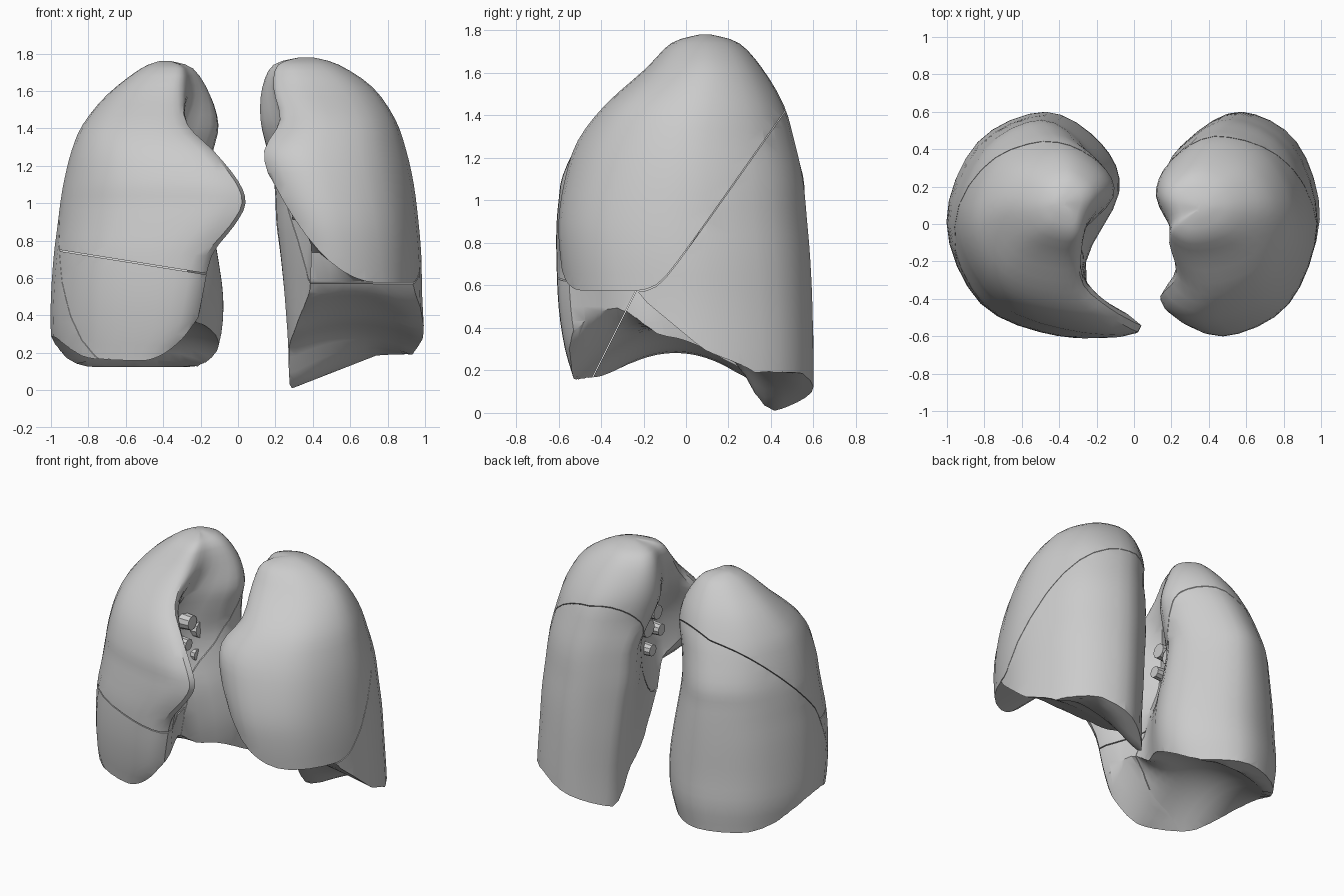
import bpy, bmesh, math

if "Cube" in bpy.data.objects:
    bpy.data.objects.remove(bpy.data.objects["Cube"])


def spline(a, b, c, d, t):
    # Catmull-Rom interpolation between b and c
    return [0.5 * (2 * q + (r - p) * t + (2 * p - 5 * q + 4 * r - s) * t * t
                   + (3 * q - p - 3 * r + s) * t ** 3) for p, q, r, s in zip(a, b, c, d)]


def ramp(t):
    t = min(1, max(0, t))
    return t * t * (3 - 2 * t)


def make_object(name, bm):
    bmesh.ops.recalc_face_normals(bm, faces=bm.faces[:])
    me = bpy.data.meshes.new(name)
    bm.to_mesh(me)
    bm.free()
    ob = bpy.data.objects.new(name, me)
    bpy.context.collection.objects.link(ob)
    return ob


def outline(front, notch, back, side, yf, yb, tip, corner):
    # horizontal lung section: rounded outer side, notched inner side
    h, w, wb = yb - yf, side - front, side - back
    pts = [(front, yf + tip * h), (front + .3 * w, yf), (front + .78 * w, yf + .14 * h),
           (side, yf + .5 * h), (back + .82 * wb, yb - .14 * h), (back + .42 * wb, yb),
           (back + .1 * wb, yb - .4 * corner * h), (back, yb - corner * h), (notch, yf + .32 * h)]
    n = len(pts)
    return [spline(pts[i - 1], pts[i], pts[(i + 1) % n], pts[(i + 2) % n], k / 4)
            for i in range(n) for k in range(4)]


def lung_body(name, levels, side, tip, low_corner):
    # loft the sections from apex to base
    rows = []
    last = len(levels) - 1
    for i in range(last):
        for k in range(3):
            rows.append(spline(levels[max(i - 1, 0)], levels[i], levels[i + 1],
                               levels[min(i + 2, last)], k / 3))
    rows.append(levels[-1])
    bm = bmesh.new()
    rings = []
    for r in rows:
        corner = low_corner + (.38 - low_corner) * ramp((r[0] - 1.1) / .35)
        rings.append([bm.verts.new((side * u, y, r[0])) for u, y in outline(*r[1:], tip, corner)])
    for a, b in zip(rings, rings[1:]):
        for j in range(len(a)):
            k = (j + 1) % len(a)
            bm.faces.new((a[j], a[k], b[k], b[j]))
    bm.faces.new(rings[0])
    bm.faces.new(rings[-1])
    return make_object(name, bm)


def below(f):
    # solid block whose top surface follows z = f(x, y)
    bm = bmesh.new()
    bmesh.ops.create_cube(bm, size=2)
    bmesh.ops.subdivide_edges(bm, edges=bm.edges[:], cuts=35, use_grid_fill=True)
    for v in bm.verts:
        x, y = v.co.x * 1.11, v.co.y * .83
        v.co = (x, y, -1 + (v.co.z + 1) / 2 * (f(x, y) + 1))
    ob = make_object("cutter", bm)
    ob.hide_render = True
    return ob


def cut(body, f, keep, name):
    # keep the part of a body above or below a curved surface
    cutter = below(f)
    ob = body.copy()
    ob.data = body.data.copy()
    ob.name = name
    bpy.context.collection.objects.link(ob)
    mod = ob.modifiers.new("cut", 'BOOLEAN')
    mod.solver = 'EXACT'
    mod.operation = 'DIFFERENCE' if keep == 'above' else 'INTERSECT'
    mod.object = cutter
    dg = bpy.context.evaluated_depsgraph_get()
    me = bpy.data.meshes.new_from_object(ob.evaluated_get(dg))
    ob.modifiers.clear()
    ob.data = me
    bpy.data.objects.remove(cutter)
    return ob


def drop(*obs):
    for ob in obs:
        bpy.data.objects.remove(ob)


GAP = .007

# section rows: z, inner front, inner notch, inner back, outer side, front y, back y
two_lobe = [
    (1.78, .33, .34, .33, .40, .06, .12), (1.74, .22, .22, .19, .54, -.07, .25),
    (1.62, .20, .19, .13, .72, -.19, .36), (1.45, .23, .25, .12, .84, -.38, .46),
    (1.28, .14, .34, .16, .90, -.51, .51), (1.10, .18, .41, .20, .94, -.57, .55),
    (.90, .25, .42, .21, .965, -.60, .57), (.72, .30, .40, .23, .98, -.59, .585),
    (.50, .34, .38, .25, .985, -.56, .595), (.20, .34, .34, .27, 1.0, -.54, .60),
    (-.10, .34, .34, .27, 1.0, -.52, .60)]
three_lobe = [
    (1.76, .36, .37, .36, .42, .08, .14), (1.72, .30, .27, .24, .52, -.05, .25),
    (1.58, .30, .25, .15, .70, -.18, .37), (1.42, .27, .32, .11, .83, -.36, .45),
    (1.28, .13, .38, .14, .89, -.49, .50), (1.12, .00, .40, .17, .93, -.57, .55),
    (1.00, -.04, .39, .16, .95, -.59, .56), (.88, .02, .35, .14, .965, -.60, .57),
    (.72, .14, .29, .11, .985, -.60, .58), (.50, .19, .26, .08, 1.0, -.59, .59),
    (.30, .24, .26, .09, 1.0, -.56, .60), (.12, .36, .28, .14, .97, -.51, .58),
    (-.10, .42, .30, .20, .95, -.48, .56)]


def dome(x, y, cx, cy, rx, ry):
    return max(0, 1 - ((x - cx) / rx) ** 2 - ((y - cy) / ry) ** 2)


# upturned front margin of the two-lobed lung
def front_margin(x):
    return .575 + 1.7 * max(0, .75 - max(x, .1)) ** 2


# concave bases resting on the diaphragm
def base_two(x, y):
    z = .3 + .83 * (.08 - y) if y < .08 else max(.19, .3 - .45 * (y - .08))
    z += 2.5 * max(0, -.22 - y) + .08 * dome(x, y, .62, .15, .35, .35)
    z -= .39 * min(.55, max(0, .75 - x)) * ramp((y - .22) / .2)
    return min(z, front_margin(x))


def base_three(x, y):
    z = .125 + .28 * dome(x, y, -.45, -.05, .6, .5)
    z += 2.5 * max(0, -x - .78) ** 2
    return z + 2.3 * max(0, x + .55) ** 2 * ramp((-y - .1) / .25)


# fissures between the lobes
def oblique_two(x, y):
    a, b = .76 + 1.42 * y, .565
    z = (a + b + math.sqrt((a - b) ** 2 + .006)) / 2
    return z + .6 * max(0, .42 - x) * ramp(y / .3)


def oblique_three(x, y):
    return .85 + min(2.0 * (y + .1), 1.05 * (y + .1)) + .45 * max(0, x + .5) * ramp(y / .3)


def horizontal_three(x, y):
    return .63 - .16 * (x + .2)


# two-lobed lung
body = lung_body("body", two_lobe, 1, .12, .26)
trimmed = cut(body, base_two, 'above', "trimmed")
parts = [cut(trimmed, oblique_two, 'above', "two_lobe_upper"),
         cut(trimmed, lambda x, y: oblique_two(x, y) - GAP, 'below', "two_lobe_lower")]
drop(body, trimmed)

# three-lobed lung
body = lung_body("body", three_lobe, -1, .04, .36)
trimmed = cut(body, base_three, 'above', "trimmed")
front = cut(trimmed, oblique_three, 'above', "front")
parts += [cut(trimmed, lambda x, y: oblique_three(x, y) - GAP, 'below', "three_lobe_lower"),
          cut(front, horizontal_three, 'above', "three_lobe_upper"),
          cut(front, lambda x, y: horizontal_three(x, y) - GAP, 'below', "three_lobe_middle")]
drop(body, trimmed, front)

# short airway and vessel stubs on the inner faces
for side, label in ((1, "two_lobe"), (-1, "three_lobe")):
    for name, y, z, r in (("bronchus", .0, 1.12, .06), ("artery", -.1, 1.2, .05),
                          ("upper_vein", -.14, 1.06, .04), ("lower_vein", -.04, .95, .04)):
        bpy.ops.mesh.primitive_cone_add(vertices=10, radius1=r * 1.3, radius2=r, depth=.18,
                                        location=(side * .38, y, z),
                                        rotation=(0, -side * math.pi / 2, 0))
        stub = bpy.context.object
        stub.name = label + "_" + name
        parts.append(stub)

# smooth shading with crisp lobe edges
bpy.ops.object.select_all(action='DESELECT')
for ob in parts:
    ob.select_set(True)
bpy.context.view_layer.objects.active = parts[0]
bpy.ops.object.shade_smooth_by_angle(angle=math.radians(35))
